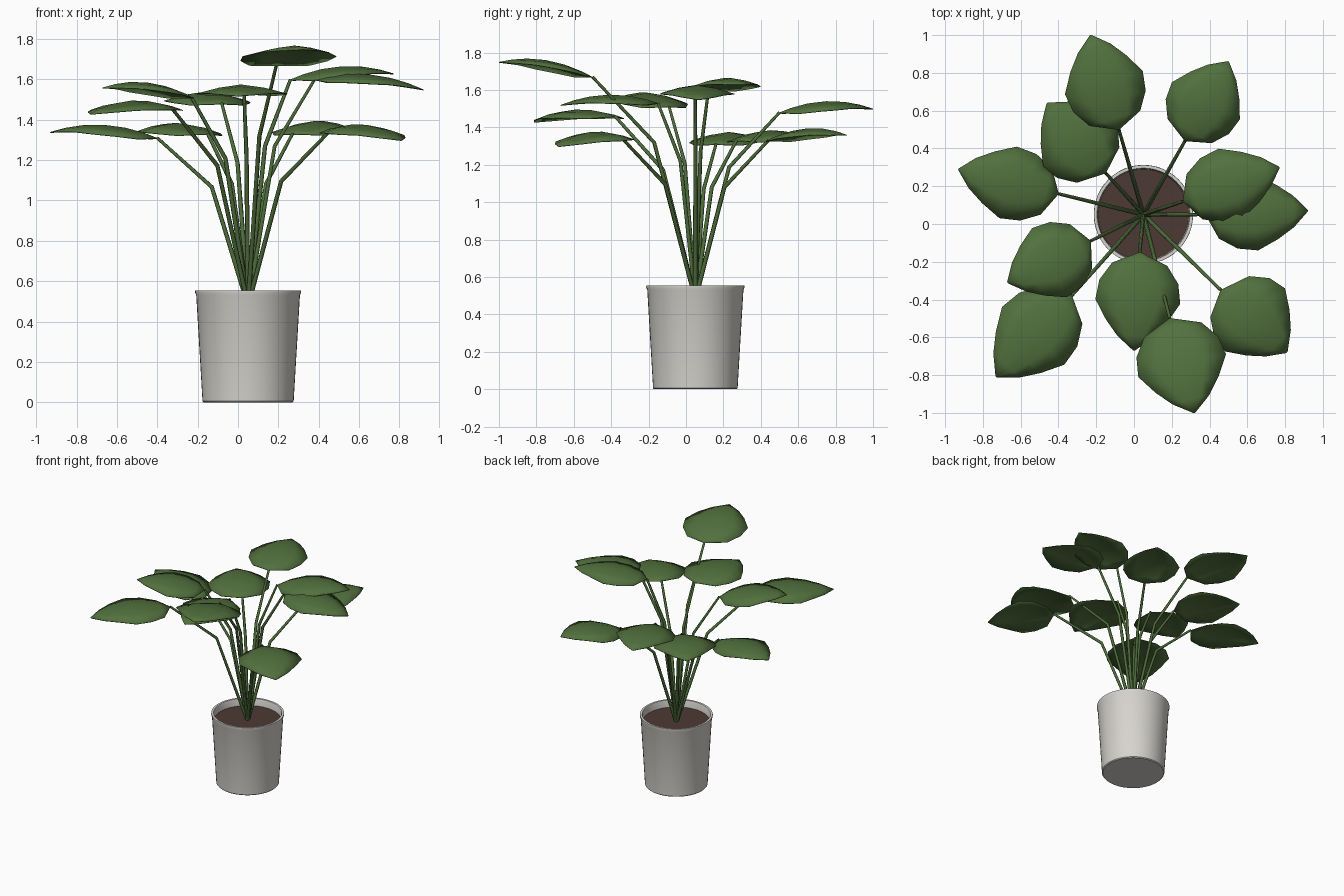
import bpy
import bmesh
from math import radians
from mathutils import Vector, Matrix

if "Cube" in bpy.data.objects:
    bpy.data.objects.remove(bpy.data.objects["Cube"])

CENTRE = Vector((0.05, 0.05, 0))
SOIL_Z = 0.5


def material(name, colour):
    mat = bpy.data.materials.new(name)
    mat.use_nodes = True
    mat.diffuse_color = (*colour, 1)
    mat.node_tree.nodes["Principled BSDF"].inputs["Base Color"].default_value = (*colour, 1)
    return mat


leaf_green = material("leaf green", (0.085, 0.165, 0.048))
stem_green = material("stem green", (0.075, 0.15, 0.042))
pot_grey = material("pot warm grey", (0.68, 0.66, 0.62))
soil_brown = material("soil brown", (0.075, 0.042, 0.035))


def add_object(name, data, mat):
    data.materials.append(mat)
    obj = bpy.data.objects.new(name, data)
    bpy.context.collection.objects.link(obj)
    return obj


def lathe(name, profile, mat, steps=48):
    """Spin a (radius, height) profile about the pot's axis."""
    bm = bmesh.new()
    verts = [bm.verts.new((r, 0, z)) for r, z in profile]
    edges = [bm.edges.new(pair) for pair in zip(verts, verts[1:])]
    bmesh.ops.spin(bm, geom=verts + edges, cent=(0, 0, 0), axis=(0, 0, 1),
                   angle=radians(360), steps=steps)
    bmesh.ops.remove_doubles(bm, verts=bm.verts, dist=1e-4)
    bmesh.ops.recalc_face_normals(bm, faces=bm.faces)
    mesh = bpy.data.meshes.new(name)
    bm.to_mesh(mesh)
    bm.free()
    mesh.shade_smooth()
    mesh.set_sharp_from_angle(angle=radians(35))
    obj = add_object(name, mesh, mat)
    obj.location = CENTRE
    return obj


# Pot: tapered wall with a slim rim, hollow down to the soil
lathe("pot", [(0, 0), (0.22, 0), (0.226, 0.006), (0.257, 0.53), (0.263, 0.545),
              (0.262, 0.555), (0.246, 0.555), (0.242, 0.545), (0.238, 0.47),
              (0, 0.47)], pot_grey)

# Soil: a disc inside the pot
bm = bmesh.new()
bmesh.ops.create_circle(bm, cap_ends=True, segments=48, radius=0.24,
                        matrix=Matrix.Translation(CENTRE + Vector((0, 0, SOIL_Z))))
soil_mesh = bpy.data.meshes.new("soil")
bm.to_mesh(soil_mesh)
bm.free()
add_object("soil", soil_mesh, soil_brown)


def add_stem(name, end):
    """Tapered stalk that rises steeply, then bends out to the leaf."""
    start = CENTRE + Vector((0, 0, SOIL_Z - 0.02))
    bend = start.lerp(end, 0.4)
    bend.z = SOIL_Z + 0.7 * (end.z - SOIL_Z)
    curve = bpy.data.curves.new(name, "CURVE")
    curve.dimensions = "3D"
    curve.bevel_depth = 0.012
    curve.bevel_resolution = 1
    spline = curve.splines.new("POLY")
    spline.points.add(2)
    for point, pos, size in zip(spline.points, (start, bend, end), (1, 0.9, 0.7)):
        point.co = (*pos, 1)
        point.radius = size
    add_object(name, curve, stem_green)


# Leaf outline: (fraction of length, fraction of half width)
OUTLINE = [(0, 0.02), (0.12, 0.65), (0.3, 0.93), (0.5, 1), (0.7, 0.72),
           (0.86, 0.42), (1, 0.02)]
COLUMNS = (-1, -0.5, 0, 0.5, 1)
ARCH, DROOP = 0.05, 0.045


def add_leaf(name, base, tip, left, right):
    """Broad blade, arched along its length and drooping to both edges."""
    along = tip - base
    side = Vector((-along.y, along.x, 0)).normalized()
    bm = bmesh.new()
    rows = []
    for t, width in OUTLINE:
        row = []
        for c in COLUMNS:
            half = left if c > 0 else right
            pos = base + along * t + side * (c * width * half)
            pos.z += ARCH * 4 * t * (1 - t) - DROOP * width * abs(c) ** 1.5
            row.append(bm.verts.new(pos))
        rows.append(row)
    for a, b in zip(rows, rows[1:]):
        for i in range(len(COLUMNS) - 1):
            bm.faces.new((a[i], b[i], b[i + 1], a[i + 1]))
    bmesh.ops.recalc_face_normals(bm, faces=bm.faces)
    if sum(f.normal.z for f in bm.faces) < 0:
        bmesh.ops.reverse_faces(bm, faces=bm.faces)
    mesh = bpy.data.meshes.new(name)
    bm.to_mesh(mesh)
    bm.free()
    mesh.shade_smooth()
    obj = add_object(name, mesh, leaf_green)
    thick = obj.modifiers.new("thickness", "SOLIDIFY")
    thick.thickness = 0.004


# Each leaf: base, tip, left half width, right half width
LEAVES = [
    ((-0.08, 0.50, 1.48), (-0.23, 1.00, 1.50), 0.22, 0.21),
    ((0.27, 0.44, 1.33), (0.50, 0.86, 1.36), 0.21, 0.20),
    ((-0.15, 0.27, 1.33), (-0.46, 0.64, 1.34), 0.23, 0.22),
    ((-0.40, 0.16, 1.31), (-0.93, 0.29, 1.34), 0.20, 0.19),
    ((-0.23, -0.09, 1.51), (-0.67, -0.31, 1.56), 0.21, 0.20),
    ((-0.33, -0.38, 1.46), (-0.73, -0.81, 1.43), 0.22, 0.23),
    ((0.03, -0.15, 1.53), (0.00, -0.67, 1.52), 0.23, 0.22),
    ((0.19, -0.50, 1.67), (0.32, -1.00, 1.75), 0.24, 0.24),
    ((0.46, -0.35, 1.35), (0.81, -0.68, 1.30), 0.24, 0.22),
    ((0.26, 0.12, 1.60), (0.77, 0.30, 1.63), 0.20, 0.19),
    ((0.38, 0.05, 1.60), (0.92, 0.07, 1.55), 0.20, 0.20),
]

for n, (base, tip, left, right) in enumerate(LEAVES, 1):
    add_stem(f"stem_{n}", Vector(base))
    add_leaf(f"leaf_{n}", Vector(base), Vector(tip), left, right)
